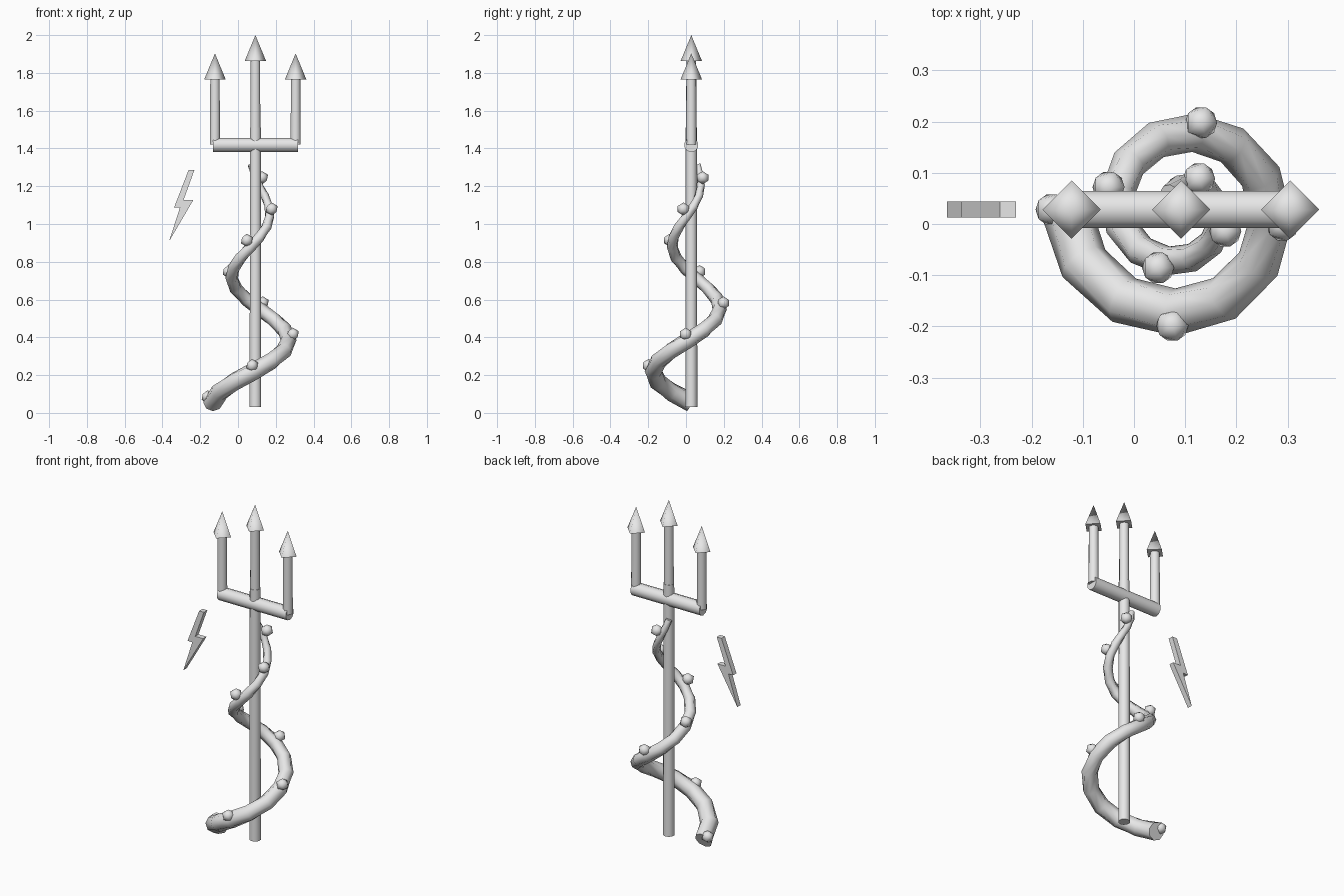
import bpy, bmesh, math
from mathutils import Vector, Matrix

if "Cube" in bpy.data.objects:
    bpy.data.objects.remove(bpy.data.objects["Cube"])

CX, CY = 0.092, 0.028          # axis of the staff
grey = bpy.data.materials.new("plain grey")
grey.diffuse_color = (0.8, 0.8, 0.8, 1)
grey.use_nodes = True
grey.node_tree.nodes["Principled BSDF"].inputs["Base Color"].default_value = grey.diffuse_color


def finish(name, bm, smooth_angle=None):
    """Turn a bmesh into a named object; smooth edges below the given angle."""
    bmesh.ops.recalc_face_normals(bm, faces=bm.faces)
    if smooth_angle:
        for f in bm.faces:
            f.smooth = True
        for e in bm.edges:
            if len(e.link_faces) == 2 and e.calc_face_angle() > math.radians(smooth_angle):
                e.smooth = False
    me = bpy.data.meshes.new(name)
    bm.to_mesh(me)
    bm.free()
    me.materials.append(grey)
    ob = bpy.data.objects.new(name, me)
    bpy.context.collection.objects.link(ob)
    return ob


def rod(name, a, b, r1, r2, sides=10, angle=50):
    """Cylinder or cone from point a to point b."""
    a, b = Vector(a), Vector(b)
    d = b - a
    bm = bmesh.new()
    rot = d.to_track_quat('Z', 'Y').to_matrix().to_4x4()
    bmesh.ops.create_cone(bm, cap_ends=True, segments=sides, radius1=r1, radius2=r2,
                          depth=d.length, matrix=Matrix.Translation((a + b) / 2) @ rot)
    return finish(name, bm, angle)


# staff and crossbar
rod("staff", (CX, CY, 0.03), (CX, CY, 1.51), 0.032, 0.030)
rod("crossbar", (-0.132, CY, 1.418), (0.317, CY, 1.418), 0.038, 0.038)

# three prongs with four-sided points
for side, x, z0, z1 in (("left", -0.122, 1.42, 1.765), ("middle", CX, 1.45, 1.862),
                        ("right", 0.305, 1.42, 1.765)):
    rod(side + "_prong", (x, CY, z0), (x, CY, z1 + 0.01), 0.028, 0.026)
    bm = bmesh.new()
    bmesh.ops.create_cone(bm, cap_ends=True, segments=4, radius1=0.057, radius2=0, depth=0.138,
                          matrix=Matrix.Translation((x, CY, z1 + 0.069)))
    finish(side + "_point", bm, 95)


# tapering spiral tentacle
def helix(turn, extra=0.0):
    a = math.pi + turn * math.tau
    r = 0.225 - 0.1 * turn + extra
    return Vector((CX + r * math.cos(a), CY + r * math.sin(a), 0.055 + 0.68 * turn))


def thickness(turn):
    return 0.051 - 0.018 * turn


STEPS, SIDES, END = 23, 8, 1.85
bm = bmesh.new()
rings = []
for i in range(STEPS + 1):
    t = END * i / STEPS
    p = helix(t)
    tangent = (helix(t + 0.01) - helix(t - 0.01)).normalized()
    out = Vector((p.x - CX, p.y - CY, 0)).normalized()
    up = tangent.cross(out).normalized()
    out = up.cross(tangent)
    rings.append([bm.verts.new(p + thickness(t) * (out * math.cos(k * math.tau / SIDES)
                                                   + up * math.sin(k * math.tau / SIDES)))
                  for k in range(SIDES)])
for r0, r1 in zip(rings, rings[1:]):
    for k in range(SIDES):
        n = (k + 1) % SIDES
        bm.faces.new((r0[k], r0[n], r1[n], r1[k]))
bm.faces.new(rings[0])
bm.faces.new(rings[-1])
finish("tentacle", bm, 65)

# round suckers along the tentacle
for k in range(8):
    t = 0.238 * k
    p = helix(t, thickness(t) * 0.55)
    p.z = 0.085 + 0.1657 * k
    bm = bmesh.new()
    bmesh.ops.create_icosphere(bm, subdivisions=1, radius=0.035, matrix=Matrix.Translation(p))
    finish("sucker_%d" % (k + 1), bm, 60)

# flat lightning bolt
outline = [(-0.262, 1.285), (-0.231, 1.285), (-0.288, 1.128), (-0.236, 1.128),
           (-0.365, 0.908), (-0.307, 1.088), (-0.338, 1.088)]
bm = bmesh.new()
face = bm.faces.new([bm.verts.new((x, 0.013, z)) for x, z in outline])
ext = bmesh.ops.extrude_face_region(bm, geom=[face], use_keep_orig=True)
bmesh.ops.translate(bm, vec=(0, 0.031, 0),
                    verts=[v for v in ext["geom"] if isinstance(v, bmesh.types.BMVert)])
finish("lightning_bolt", bm)
